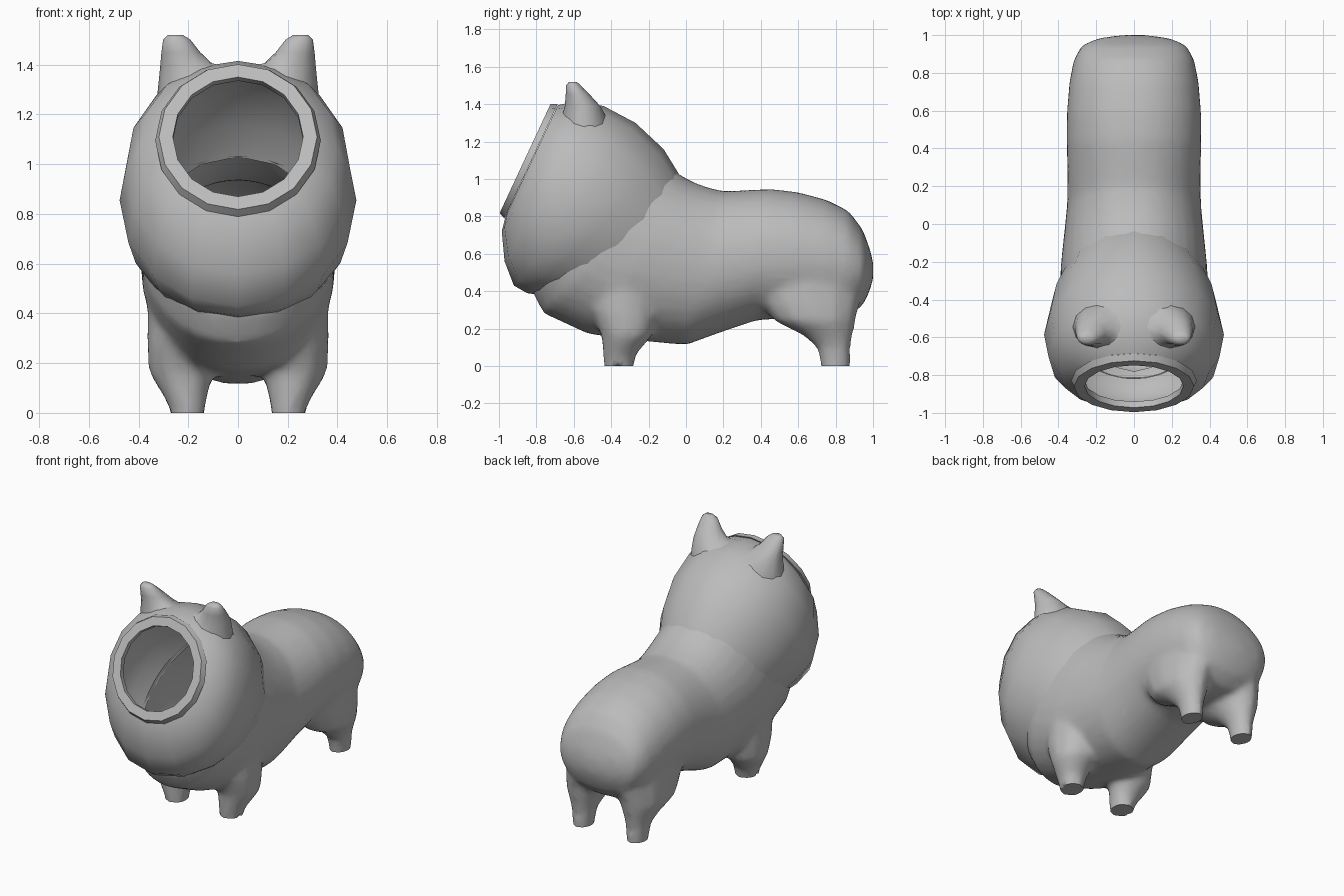
import bpy, bmesh, math
from mathutils import Vector
from mathutils.bvhtree import BVHTree

if "Cube" in bpy.data.objects:
    bpy.data.objects.remove(bpy.data.objects["Cube"])

grey = bpy.data.materials.new("plain grey")
grey.diffuse_color = (0.5, 0.5, 0.5, 1)
grey.use_nodes = True
grey.node_tree.nodes["Principled BSDF"].inputs["Base Color"].default_value = grey.diffuse_color


def ring_points(center, half_u, half_v, n=16, power=1.0, bow=Vector()):
    """Closed superellipse around center; bow pushes the sides off the plane."""
    pts = []
    for i in range(n):
        a = 2 * math.pi * i / n
        c, s = math.cos(a), math.sin(a)
        p = power if s > 0 else max(power, .95)
        u = math.copysign(abs(c) ** p, c)
        v = math.copysign(abs(s) ** p, s)
        pts.append(center + half_u * u + half_v * v + bow * u * u)
    return pts


def loft(name, rings, ends=(True, True), closed=False, angle=40):
    """Skin a list of equal rings into one object."""
    bm = bmesh.new()
    rows = [[bm.verts.new(p) for p in r] for r in rings]
    n = len(rows[0])
    pairs = list(zip(rows, rows[1:])) + ([(rows[-1], rows[0])] if closed else [])
    for a, b in pairs:
        for i in range(n):
            j = (i + 1) % n
            bm.faces.new((a[i], a[j], b[j], b[i]))
    if ends[0]:
        bm.faces.new(rows[0][::-1])
    if ends[1]:
        bm.faces.new(rows[-1])
    bmesh.ops.recalc_face_normals(bm, faces=bm.faces)
    mesh = bpy.data.meshes.new(name)
    bm.to_mesh(mesh)
    bm.free()
    obj = bpy.data.objects.new(name, mesh)
    bpy.context.collection.objects.link(obj)
    mesh.materials.append(grey)
    select(obj)
    bpy.ops.object.shade_smooth_by_angle(angle=math.radians(angle))
    return obj


def select(*objs):
    bpy.ops.object.select_all(action='DESELECT')
    for o in objs:
        o.select_set(True)
    bpy.context.view_layer.objects.active = objs[0]


def tilted(top, bottom, half_width, power=1.0, bow=(0, 0), n=16):
    """Cross-section spanning a top and a bottom (y, z) point."""
    t, b = Vector((0, *top)), Vector((0, *bottom))
    return ring_points((t + b) / 2, Vector((half_width, 0, 0)), (t - b) / 2,
                       n, power, Vector((0, *bow)))


def level(x, y, z, rx, ry):
    """Horizontal cross-section."""
    return ring_points(Vector((x, y, z)), Vector((rx, 0, 0)), Vector((0, ry, 0)), 12)


# Trunk, from inside the neck back to the rump
trunk = [
    ((-.16, 1.10), (-.83, .41), .38), ((-.05, 1.035), (-.76, .28), .392),
    ((.03, .988), (-.52, .17), .39), ((.10, .96), (-.2, .13), .37),
    ((.20, .935), (0, .112), .355), ((.32, .94), (.2, .185), .353),
    ((.45, .948), (.38, .245), .357), ((.60, .93), (.56, .255), .357),
    ((.75, .89), (.75, .25), .343), ((.87, .83), (.87, .26), .32),
    ((.945, .73), (.95, .33), .277), ((.982, .63), (.985, .41), .19),
    ((1.0, .56), (1.0, .46), .07)]
body = loft("body", [tilted(*s, power=.95, n=32) for s in trunk])

# Legs with flared thighs, mirrored left and right
front_leg = [(.2, -.36, 0, .072, .083), (.21, -.355, .06, .088, .09),
             (.23, -.318, .16, .13, .137), (.238, -.33, .29, .13, .175),
             (.25, -.33, .42, .115, .15), (.25, -.33, .55, .09, .1)]
hind_leg = [(.2, .80, 0, .065, .083), (.2, .79, .1, .072, .09),
            (.2, .755, .17, .1, .14), (.2, .69, .24, .14, .22),
            (.19, .66, .35, .15, .275), (.18, .65, .48, .15, .28)]
legs = [loft("leg", [level(s * x, y, z, rx, ry) for x, y, z, rx, ry in leg])
        for leg in (front_leg, hind_leg) for s in (1, -1)]

# Melt legs and trunk into one soft skin
select(body, *legs)
bpy.ops.object.join()
remesh = body.modifiers.new("skin", 'REMESH')
remesh.mode, remesh.voxel_size = 'VOXEL', .02
soften = body.modifiers.new("soften", 'SMOOTH')
soften.factor, soften.iterations = .5, 14
thin = body.modifiers.new("thin", 'DECIMATE')
thin.ratio = .3
for m in list(body.modifiers):
    bpy.ops.object.modifier_apply(modifier=m.name)

# Open the neck so the hollow head and body connect, and flatten the soles
bm = bmesh.new()
bm.from_mesh(body.data)
lift = .012
seams = [(Vector((0, -.04, 1.03 + lift)), Vector((0, -1.045, 1)).normalized()),
         (Vector((0, -.48, .57 + lift)), Vector((0, -.53, 1)).normalized())]
for co, no in seams:
    bmesh.ops.bisect_plane(bm, geom=bm.verts[:] + bm.edges[:] + bm.faces[:],
                           plane_co=co, plane_no=no)
inside = [f for f in bm.faces
          if all((f.calc_center_median() - co).dot(no) > 0 for co, no in seams)]
bmesh.ops.delete(bm, geom=inside, context='FACES')
for v in bm.verts:
    if v.co.z < .02:
        v.co.z = 0
bm.to_mesh(body.data)
bm.free()
body.data.materials.clear()
body.data.materials.append(grey)
select(body)
bpy.ops.object.shade_smooth_by_angle(angle=math.radians(50))

# Hollow fluffy head, from the face opening to the neck seam
head_rings = [((-.685, 1.395), (-.965, .80), .315, .97, (0, 0)),
              ((-.59, 1.415), (-.985, .72), .395, .93, (0, 0)),
              ((-.44, 1.39), (-.97, .56), .452, .92, (0, 0)),
              ((-.27, 1.30), (-.92, .43), .476, .97, (.01, -.01)),
              ((-.12, 1.16), (-.85, .39), .445, 1, (.03, -.03)),
              ((-.04, 1.03), (-.78, .38), .393, 1, (.05, -.05))]
head = loft("head", [tilted(*r) for r in head_rings], ends=(False, False))

# Flat rim around the face opening
mid = Vector((0, -.86, 1.11))
up = Vector((0, .28, .60)).normalized()
out = Vector((0, -up.z, up.y))


def rim_ring(rx, rv, depth):
    return ring_points(mid - out * depth, Vector((rx, 0, 0)), up * rv)


loft("face_rim", [rim_ring(.318, .322, 0), rim_ring(.333, .338, .035), rim_ring(.262, .265, .035),
                  rim_ring(.262, .265, 0)], ends=(False, False), closed=True, angle=25)

# Pointed ears whose flared base sits on the head surface
skin = BVHTree.FromPolygons([v.co for v in head.data.vertices],
                            [p.vertices for p in head.data.polygons])
ear = [(.19, -.543, 1.28, .135, .115), (.208, -.553, 1.39, .105, .095),
       (.23, -.578, 1.45, .078, .065), (.246, -.602, 1.50, .055, .04),
       (.252, -.605, 1.52, .03, .02)]
for side, s in (("left", 1), ("right", -1)):
    rings = [level(s * x, y, z, rx, ry) for x, y, z, rx, ry in ear]
    for k, ring in enumerate(rings[:2]):
        for p in ring:
            hit = skin.ray_cast(Vector((p.x, p.y, 2)), Vector((0, 0, -1)))[0]
            if hit:
                p.z = hit.z - .005 if k == 0 else max(p.z, hit.z + .012)
    loft(side + "_ear", rings, ends=(False, True), angle=60)
